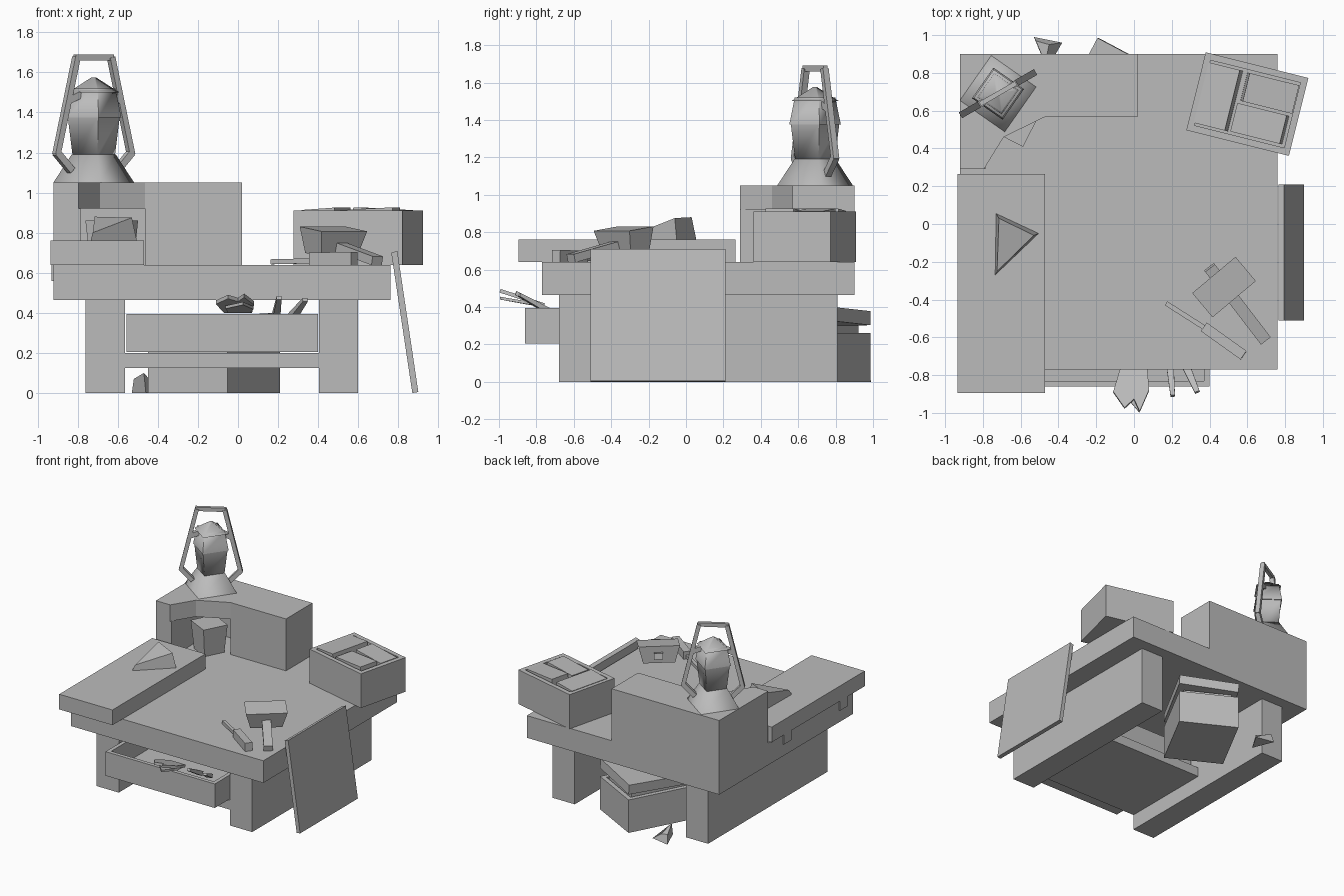
import bpy, bmesh, math
from mathutils import Vector, Matrix

cube = bpy.data.objects.get("Cube")
if cube:
    bpy.data.objects.remove(cube, do_unlink=True)

GREY = (0.5, 0.5, 0.5, 1)
mat = bpy.data.materials.new("plain grey")
mat.use_nodes = True
mat.diffuse_color = GREY
mat.node_tree.nodes["Principled BSDF"].inputs["Base Color"].default_value = GREY


def make(name, bm, matrix=None, smooth=None):
    """Turn a bmesh into a finished object."""
    bmesh.ops.recalc_face_normals(bm, faces=bm.faces)
    if matrix:
        bm.transform(matrix)
    mesh = bpy.data.meshes.new(name)
    bm.to_mesh(mesh)
    bm.free()
    mesh.materials.append(mat)
    obj = bpy.data.objects.new(name, mesh)
    bpy.context.collection.objects.link(obj)
    if smooth:
        bpy.ops.object.select_all(action='DESELECT')
        obj.select_set(True)
        bpy.context.view_layer.objects.active = obj
        bpy.ops.object.shade_smooth_by_angle(angle=math.radians(smooth))
    return obj


def place(x, y, z, turn=0, tilt_x=0, tilt_y=0):
    r = math.radians
    return (Matrix.Translation((x, y, z)) @ Matrix.Rotation(r(turn), 4, 'Z')
            @ Matrix.Rotation(r(tilt_y), 4, 'Y') @ Matrix.Rotation(r(tilt_x), 4, 'X'))


def loft(name, rings, matrix=None, smooth=None):
    """Join rings of points into a closed solid."""
    bm = bmesh.new()
    loops = [[bm.verts.new(p) for p in ring] for ring in rings]
    n = len(loops[0])
    for a, b in zip(loops, loops[1:]):
        for i in range(n):
            j = (i + 1) % n
            bm.faces.new((a[i], a[j], b[j], b[i]))
    bm.faces.new(loops[0])
    bm.faces.new(loops[-1])
    return make(name, bm, matrix, smooth)


def rect(w, d, z):
    return [(sx * w / 2, sy * d / 2, z) for sx, sy in ((-1, -1), (1, -1), (1, 1), (-1, 1))]


def block(name, w, d, h, matrix, taper=1, smooth=None):
    """Box standing on its origin; taper scales the top."""
    return loft(name, [rect(w, d, 0), rect(w * taper, d * taper, h)], matrix, smooth)


def box(name, x0, x1, y0, y1, z0, z1):
    return block(name, x1 - x0, y1 - y0, z1 - z0, place((x0 + x1) / 2, (y0 + y1) / 2, z0))


def tray(name, w, d, h, wall, matrix):
    """Open topped box with a floor."""
    iw, idp = w - 2 * wall, d - 2 * wall
    return loft(name, [rect(w, d, 0), rect(w, d, h), rect(iw, idp, h), rect(iw, idp, wall)], matrix)


def prism(name, outline, z0, z1, matrix=None):
    return loft(name, [[(x, y, z) for x, y in outline] for z in (z0, z1)], matrix)


def bar(name, a, b, w, h, tip=1):
    """Square bar between two points."""
    a, b = Vector(a), Vector(b)
    rot = (b - a).to_track_quat('Z', 'Y').to_matrix().to_4x4()
    return block(name, w, h, (b - a).length, Matrix.Translation(a) @ rot, tip)


# Bench
box("table_top", -.92, .76, -.77, .90, .465, .64)
box("right_leg_panel", -.76, -.565, -.68, .81, 0, .465)
box("left_leg_panel", .405, .60, -.68, .81, 0, .465)
box("lower_shelf", -.565, .405, -.68, .07, .125, .20)
tray("open_drawer", .955, .86, .19, .03, place(-.078, -.43, .205))

# Scraps sticking out of the drawer
prism("torn_sheet", [(-.07, 0), (.07, 0), (.08, -.13), (.03, -.25), (0, -.18), (-.05, -.23),
                     (-.11, -.14)], 0, .02, place(0, -.76, .40, 0, -18))
prism("torn_sheet_lower", [(-.06, 0), (.05, 0), (.06, -.1), (0, -.23), (-.08, -.12)], 0, .015,
      place(.01, -.77, .40, 4, -10))
bar("front_spike", (.19, -.74, .38), (.205, -.91, .475), .04, .035, .6)
bar("side_spike", (.27, -.74, .38), (.335, -.89, .465), .045, .03, .6)

# Thick plank with side cleats and a wedge resting on it
box("plank", -.935, -.47, -.895, .265, .64, .76)
for n, y in (("back", .06), ("front", -.64)):
    box(n + "_plank_cleat", -.93, -.90, y - .045, y + .045, .56, .64)
loft("wedge", [[(-.73, .055, .76), (-.735, -.27, .76), (-.505, -.05, .76)],
               [(-.715, .03, .88), (-.725, -.25, .80), (-.53, -.06, .875)]])

# Corner cabinet with an open niche
box("cabinet_body", -.465, .02, .57, .90, .64, 1.05)
box("cabinet_side_wall", -.92, -.785, .29, .90, .64, .92)
box("cabinet_back_wall", -.785, -.465, .80, .90, .64, .92)
prism("cabinet_roof", [(-.92, .29), (-.795, .29), (-.69, .46), (-.465, .57), (-.465, .90),
                       (-.92, .90)], .92, 1.05)
block("square_pot", .16, .16, .22, place(-.63, .54, .64, -27), 1.22)

# Lantern
SPOT = (-.72, .69)


def square_section(name, z0, r0, z1, r1):
    rings = [[(r * math.cos(math.radians(10 + 90 * i)), r * math.sin(math.radians(10 + 90 * i)), z)
              for i in range(4)] for z, r in ((z0, r0), (z1, r1))]
    loft(name, rings, place(*SPOT, 0), 88)


square_section("lantern_base", 1.05, .205, 1.19, .112)
square_section("lantern_body", 1.19, .108, 1.38, .132)
square_section("lantern_collar", 1.375, .14, 1.52, .11)
square_section("lantern_roof", 1.50, .13, 1.575, .012)


def on_handle(t, z):
    a = math.radians(30)
    return (SPOT[0] + t * math.cos(a), SPOT[1] + t * math.sin(a), z)


for side, s in (("left", 1), ("right", -1)):
    bar(side + "_handle_upper", on_handle(s * .10, 1.675), on_handle(s * .215, 1.19), .035, .03)
    bar(side + "_handle_hook", on_handle(s * .215, 1.20), on_handle(s * .13, 1.11), .035, .035)
    bar(side + "_handle_pivot", on_handle(s * .08, 1.49), on_handle(s * .15, 1.46), .035, .035)
bar("handle_grip", on_handle(-.11, 1.675), on_handle(.11, 1.675), .025, .03)

# Crate of parcels
CRATE = place(.60, .635, .64, -14)
tray("crate", .56, .425, .27, .035, CRATE)
for name, x, y, w, d, tilt in (("tall_parcel", -.15, 0, .17, .33, -4),
                               ("back_parcel", .095, .085, .27, .155, 3),
                               ("front_parcel", .095, -.085, .27, .155, -3)):
    block(name, w, d, .24, CRATE @ place(x, y, .04, 0, 0, tilt))

# Mallet and chisel
block("mallet_head", .23, .13, .13, place(.465, -.32, .69, 40, 8), 1.3, 60)
bar("mallet_handle", (.40, -.23, .77), (.695, -.615, .66), .065, .045)
bar("chisel_blade", (.17, -.42, .655), (.39, -.56, .66), .025, .025)
bar("chisel_handle", (.37, -.545, .665), (.58, -.695, .67), .055, .07)

# Board leaning on the side
lean = [(.87, 0), (.90, .005), (.795, .71), (.765, .70)]
loft("leaning_board", [[(x, y, z) for x, z in lean] for y in (-.51, .21)])

# Chest with a loose lid under the bench
CHEST = place(-.12, .635, 0, -28)
tray("floor_chest", .45, .555, .26, .035, CHEST)
block("chest_contents", .36, .46, .26, CHEST @ place(0, 0, .04))
block("chest_lid", .45, .555, .075, CHEST @ place(0, 0, .305, 0, 2, -3))

# Loose chip on the floor
loft("floor_chip", [[(-.53, .99, 0), (-.38, .96, 0), (-.46, .82, 0)],
                    [(-.52, .97, .07), (-.45, .95, .05), (-.47, .85, .10)]])
